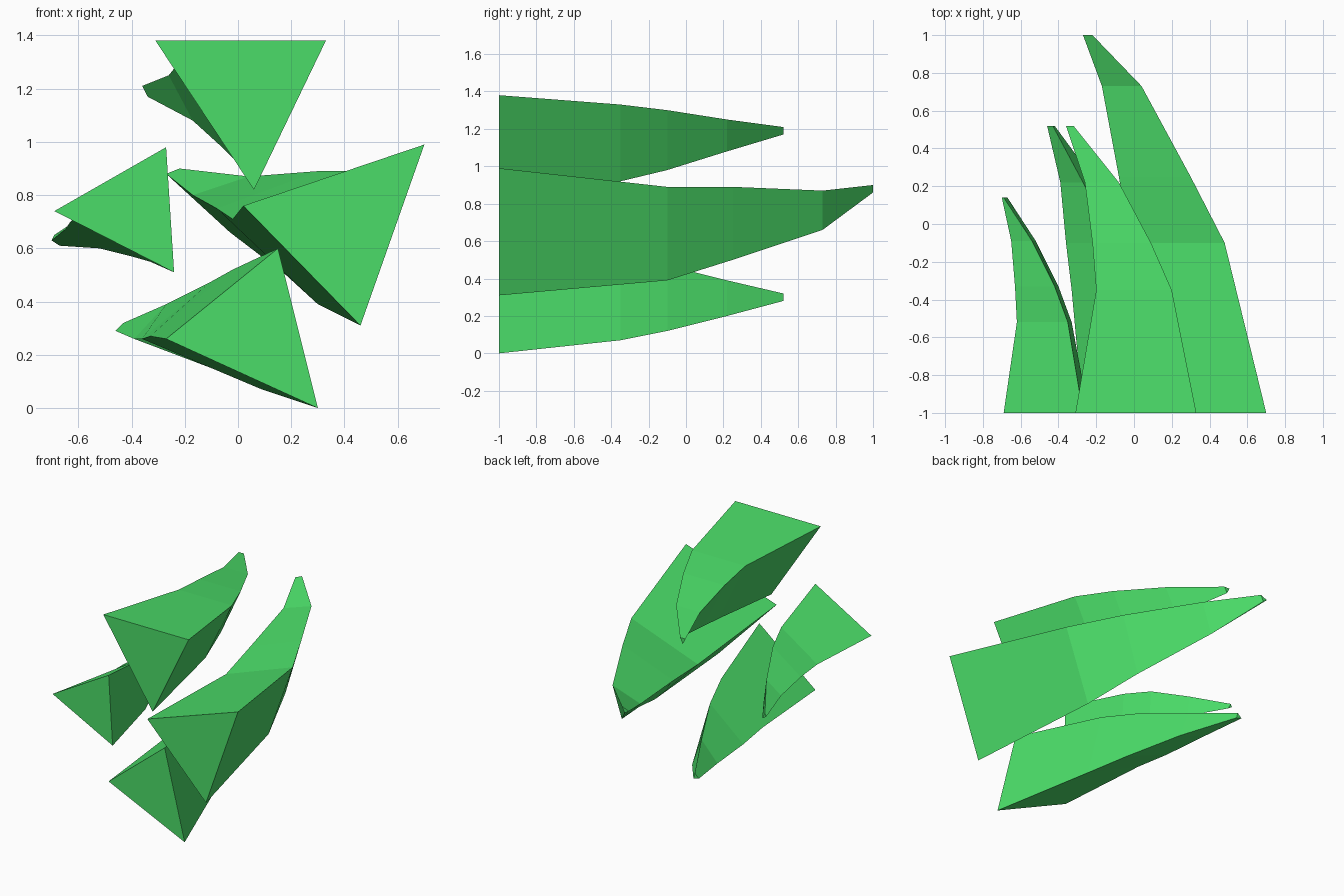
import bpy
import bmesh

START_Y = -1.0

default_cube = bpy.data.objects.get("Cube")
if default_cube:
    bpy.data.objects.remove(default_cube, do_unlink=True)


def flat_material(name, colour):
    material = bpy.data.materials.new(name)
    material.use_nodes = True
    material.diffuse_color = colour
    shader = material.node_tree.nodes["Principled BSDF"]
    shader.inputs["Base Color"].default_value = colour
    shader.inputs["Roughness"].default_value = 0.8
    return material


green = flat_material("leaf green", (0.07, 0.72, 0.14, 1))


def build_spike(name, stations, *ridges):
    """Loft a curved three-sided spike; each ridge is a list of (x, z) points."""
    bm = bmesh.new()
    rings = []
    for y, corners in zip([START_Y] + stations, zip(*ridges)):
        rings.append([bm.verts.new((x, y, z)) for x, z in corners])

    # Side panels between neighbouring triangular sections
    for near, far in zip(rings, rings[1:]):
        for i in range(len(near)):
            j = (i + 1) % len(near)
            bm.faces.new((near[i], near[j], far[j], far[i]))

    # Broad front cap and small tip cap
    bm.faces.new(rings[0])
    bm.faces.new(rings[-1])
    bmesh.ops.recalc_face_normals(bm, faces=bm.faces[:])

    mesh = bpy.data.meshes.new(name)
    bm.to_mesh(mesh)
    bm.free()
    mesh.materials.append(green)
    spike = bpy.data.objects.new(name, mesh)
    bpy.context.scene.collection.objects.link(spike)
    return spike


# Medium spikes share the same section spacing
medium_stations = [-.35, -.1, .22, .52]

# Upper spike: left, right and lower ridges
build_spike(
    "upper_spike", medium_stations,
    [(-.31, 1.38), (-.2, 1.33), (-.22, 1.3), (-.26, 1.25), (-.36, 1.21)],
    [(.33, 1.38), (.2, 1.33), (.09, 1.3), (-.08, 1.25), (-.32, 1.21)],
    [(.06, .82), (0, .92), (-.06, .98), (-.17, 1.08), (-.34, 1.17)],
)

# Lower spike: left, top and right ridges
build_spike(
    "lower_spike", medium_stations,
    [(-.27, .26), (-.33, .27), (-.36, .26), (-.39, .26), (-.46, .29)],
    [(.15, .6), (-.02, .52), (-.11, .47), (-.27, .39), (-.43, .32)],
    [(.3, 0), (.09, .07), (-.02, .12), (-.2, .2), (-.42, .28)],
)

# Longest spike: left, top and lower ridges
build_spike(
    "long_spike", [-.1, .25, .73, 1],
    [(.02, .76), (-.02, .71), (-.08, .75), (-.17, .8), (-.27, .88)],
    [(.7, .99), (.48, .89), (.3, .89), (.04, .87), (-.22, .9)],
    [(.46, .31), (.3, .39), (.18, .5), (-.03, .66), (-.24, .86)],
)

# Shortest spike: left, top and lower ridges
build_spike(
    "short_spike", [-.52, -.33, -.09, .14],
    [(-.69, .74), (-.62, .71), (-.63, .7), (-.65, .67), (-.7, .63)],
    [(-.27, .98), (-.35, .89), (-.42, .85), (-.54, .75), (-.69, .65)],
    [(-.24, .51), (-.33, .55), (-.4, .57), (-.52, .6), (-.67, .61)],
)
